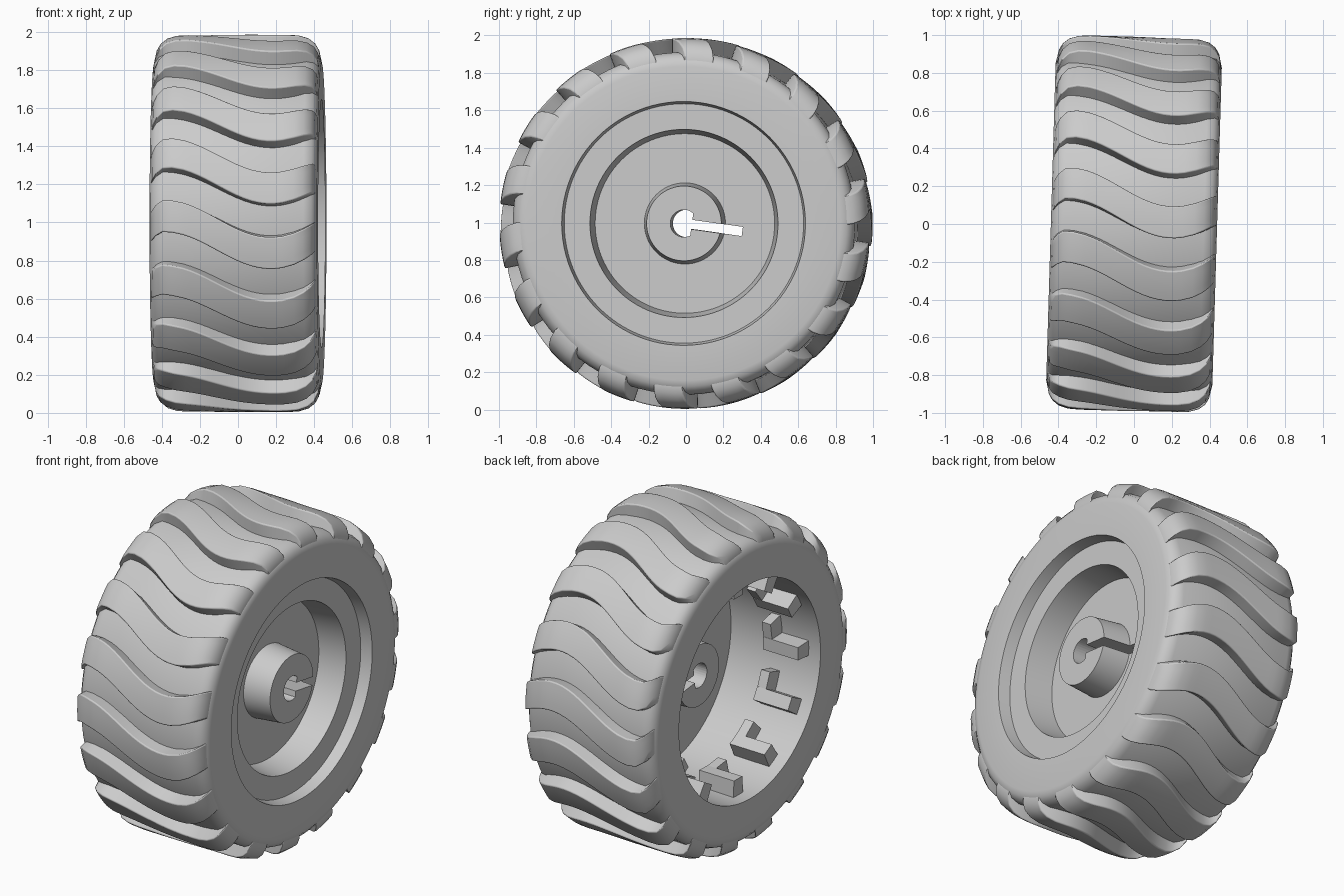
import bpy, bmesh, math
from math import radians, cos, sin
from mathutils import Matrix

cube = bpy.data.objects.get("Cube")
if cube:
    bpy.data.objects.remove(cube, do_unlink=True)

grey = bpy.data.materials.new("light_grey")
grey.use_nodes = True
grey.diffuse_color = (0.6, 0.6, 0.6, 1)
grey.node_tree.nodes["Principled BSDF"].inputs["Base Color"].default_value = (0.6, 0.6, 0.6, 1)

# The axle runs along x, turned slightly about z
PLACE = Matrix.Translation((0, 0, 0.995)) @ Matrix.Rotation(radians(-1.7), 4, 'Z')
LUGS, TEETH = 18, 12


def polar(x, r, angle):
    return (x, r * cos(angle), r * sin(angle))


def finish(bm, name):
    bmesh.ops.recalc_face_normals(bm, faces=bm.faces)
    mesh = bpy.data.meshes.new(name)
    bm.to_mesh(mesh)
    bm.free()
    obj = bpy.data.objects.new(name, mesh)
    bpy.context.collection.objects.link(obj)
    obj.matrix_world = PLACE
    mesh.materials.append(grey)
    return obj


def smooth(obj, angle=35):
    bpy.ops.object.select_all(action='DESELECT')
    obj.select_set(True)
    bpy.context.view_layer.objects.active = obj
    bpy.ops.object.shade_smooth_by_angle(angle=radians(angle))


def loft(bm, rings):
    """Skin closed rings of points and cap both ends."""
    rows = [[bm.verts.new(p) for p in ring] for ring in rings]
    n = len(rows[0])
    for a, b in zip(rows, rows[1:]):
        for i in range(n):
            j = (i + 1) % n
            bm.faces.new((a[i], a[j], b[j], b[i]))
    bm.faces.new(rows[0])
    bm.faces.new(rows[-1])


# Tyre, rim, disc and hub as one turned body
shoulder = [(0.44, 0.84), (0.433, 0.872), (0.41, 0.9), (0.37, 0.915)]
profile = [(0.37, 0), (0.37, 0.2), (0.2, 0.217), (0.2, 0.48), (0.37, 0.503),
           (0.37, 0.64), (0.44, 0.652)]
profile += shoulder + [(-x, r) for x, r in reversed(shoulder)]
profile += [(-0.44, 0.655), (0.17, 0.645), (0.17, 0.2), (-0.09, 0.185), (-0.09, 0)]
bm = bmesh.new()
verts = [bm.verts.new((x, r, 0)) for x, r in profile]
edges = [bm.edges.new(pair) for pair in zip(verts, verts[1:])]
bmesh.ops.spin(bm, geom=verts + edges, cent=(0, 0, 0), axis=(1, 0, 0),
               angle=math.tau, steps=96, use_duplicate=False)
bmesh.ops.remove_doubles(bm, verts=bm.verts, dist=0.0001)
wheel = finish(bm, "wheel_body")

# Flat-sided axle hole with a long key slot, cut right through
hole_r, flat = 0.073, 0.042
start = math.acos(flat / hole_r)
outline = [(hole_r * cos(t), hole_r * sin(t)) for t in
           [start + (math.tau - 2 * start) * i / 24 for i in range(25)]]
outline += [(flat, -0.025), (0.31, -0.025), (0.31, 0.025), (flat, 0.025)]
turn = Matrix.Rotation(radians(-8), 4, 'X')
bm = bmesh.new()
loft(bm, [[turn @ Matrix.Translation((x, y, z)).translation for y, z in outline]
          for x in (-0.6, 0.6)])
cutter = finish(bm, "axle_cutter")
cutter.hide_render = True
cut = wheel.modifiers.new("axle_hole", 'BOOLEAN')
cut.operation = 'DIFFERENCE'
cut.solver = 'EXACT'
cut.object = cutter
bpy.context.view_layer.objects.active = wheel
bpy.ops.object.modifier_apply(modifier=cut.name)
bpy.data.objects.remove(cutter, do_unlink=True)
smooth(wheel)

# Wavy tread lugs: (x, outer radius) across the width, rounded at the shoulders
edge = [(0.432, 0.875), (0.425, 0.91), (0.405, 0.945), (0.37, 0.972), (0.32, 0.987)]
across = [(-x, r) for x, r in edge]
across += [(-0.26 + 0.04 * i, 0.991) for i in range(14)]
across += list(reversed(edge))


def wave(x):
    """Angular offset of the tread along the width."""
    if x < -0.36:
        return 0.11 - 12 * (x + 0.36) ** 2
    if x < 0.2:
        return 0.01 + 0.1 * cos(math.pi * (x + 0.36) / 0.56)
    return -0.09 + 1.5 * (x - 0.2) ** 2


bm = bmesh.new()
half = radians(4.9)
for k in range(LUGS):
    base = radians(-94) + math.pi / 2 + math.tau * k / LUGS
    rings = []
    for x, r in across:
        # seen from the front (-y), rising means a falling polar angle
        mid = math.pi - (base + wave(x))
        ring = [polar(x, r, mid + half * s) for s in (-1, -0.5, 0, 0.5, 1)]
        ring += [polar(x, 0.84, mid + half * s) for s in (1.1, -1.1)]
        rings.append(ring)
    loft(bm, rings)
lugs = finish(bm, "tread_lugs")
bevel = lugs.modifiers.new("soft_edges", 'BEVEL')
bevel.width = 0.014
bevel.segments = 3
bevel.limit_method = 'ANGLE'
bevel.angle_limit = radians(50)
smooth(lugs, 45)


# L-shaped grip teeth inside the open side of the rim
def tooth_block(bm, x0, x1, a0, a1, depth):
    rings = []
    for x in (x0, x1):
        rings.append([polar(x, 0.66, a0), polar(x, 0.66, a1),
                      polar(x, depth, a1), polar(x, depth, a0)])
    loft(bm, rings)


bm = bmesh.new()
for k in range(TEETH):
    a = math.pi + math.tau * k / TEETH
    tooth_block(bm, -0.36, -0.12, a - radians(4), a + radians(4), 0.555)
    tooth_block(bm, -0.18, -0.12, a - radians(14), a - radians(3.5), 0.557)
finish(bm, "rim_teeth")
